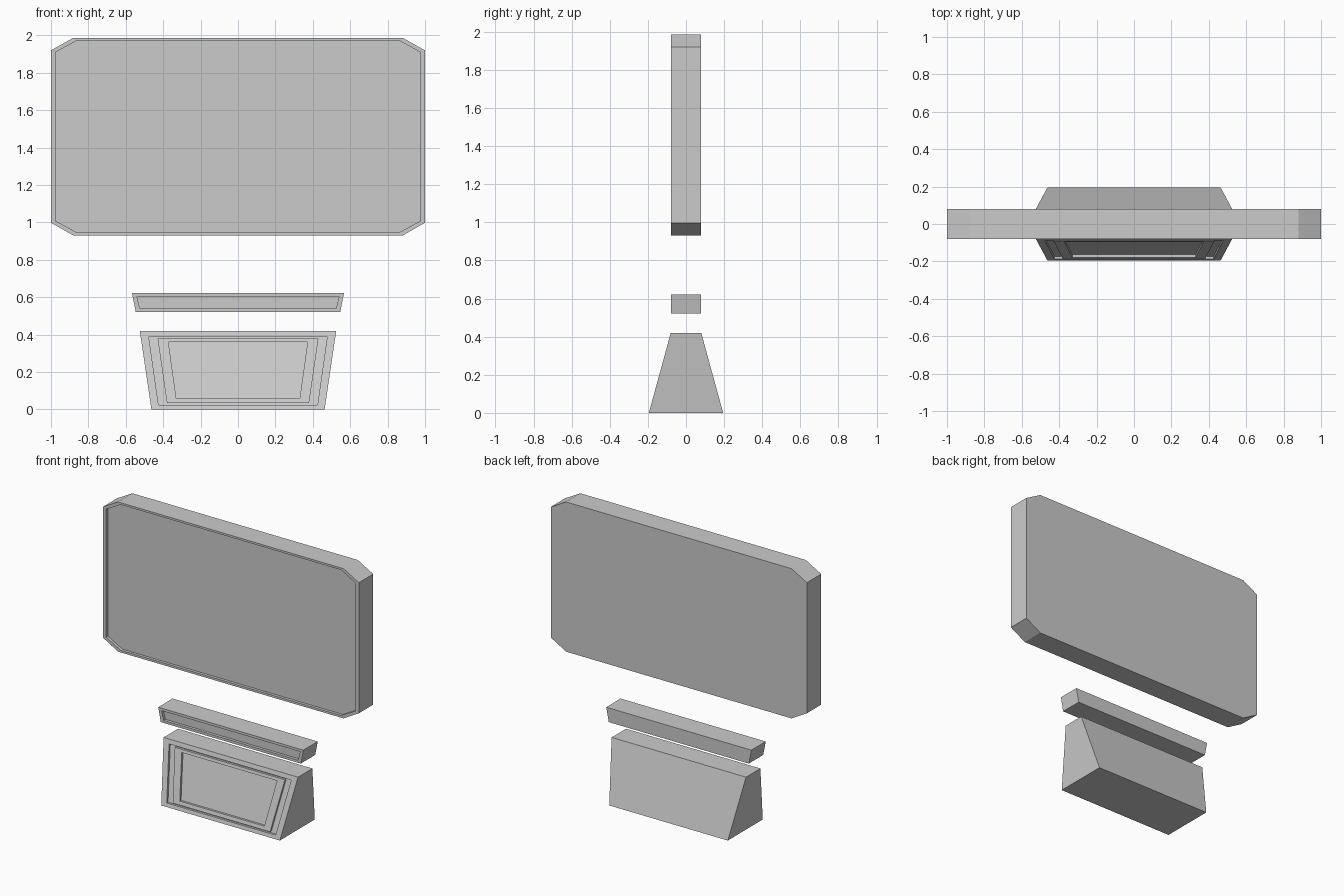
import bpy, bmesh

if "Cube" in bpy.data.objects:
    bpy.data.objects.remove(bpy.data.objects["Cube"])


def ring(bm, half, y_at):
    """Closed loop from right-half (x, z) points, bottom to top, mirrored in x."""
    pts = half + [(-x, z) for x, z in reversed(half)]
    return [bm.verts.new((x, y_at(z), z)) for x, z in pts]


def panel_solid(name, outline, half_depth, steps):
    """Solid with plain back; front face steps through (outline, recess) rings."""
    bm = bmesh.new()
    rings = [ring(bm, outline, half_depth)]
    for half, recess in [(outline, 0.0)] + steps:
        rings.append(ring(bm, half, lambda z: -half_depth(z) + recess))
    for a, b in zip(rings, rings[1:]):
        n = len(a)
        for i in range(n):
            j = (i + 1) % n
            bm.faces.new((a[i], a[j], b[j], b[i]))
    bm.faces.new(rings[0])
    bm.faces.new(rings[-1])
    bmesh.ops.recalc_face_normals(bm, faces=bm.faces)
    mesh = bpy.data.meshes.new(name)
    bm.to_mesh(mesh)
    bm.free()
    obj = bpy.data.objects.new(name, mesh)
    bpy.context.collection.objects.link(obj)
    return obj


def flat(z):
    return 0.08


def sloped(z):
    return 0.195 + (0.08 - 0.195) * z / 0.42


def trapezoid(bottom_x, bottom_z, top_x, top_z):
    return [(bottom_x, bottom_z), (top_x, top_z)]


# Large sign board with clipped corners and a recessed face
board = [(0.88, 0.93), (1.0, 0.998), (1.0, 1.92), (0.88, 1.987)]
board_in = [(0.86, 0.945), (0.975, 1.008), (0.975, 1.91), (0.86, 1.973)]
panel_solid("sign_board", board, flat, [(board_in, 0.0), (board_in, 0.02)])

# Narrow floating bar with a recessed face
bar = trapezoid(0.547, 0.522, 0.567, 0.622)
bar_in = trapezoid(0.525, 0.54, 0.541, 0.604)
panel_solid("middle_bar", bar, flat, [(bar_in, 0.0), (bar_in, 0.02)])

# Wedge base: frame, groove, raised panel, recessed centre
base = trapezoid(0.463, 0.0, 0.525, 0.42)
groove_out = trapezoid(0.425, 0.025, 0.477, 0.39)
groove_in = trapezoid(0.38, 0.035, 0.43, 0.38)
centre = trapezoid(0.33, 0.06, 0.372, 0.36)
panel_solid("base", base, sloped, [
    (groove_out, 0.0), (groove_out, 0.015),
    (groove_in, 0.015), (groove_in, 0.0),
    (centre, 0.0), (centre, 0.015),
])
